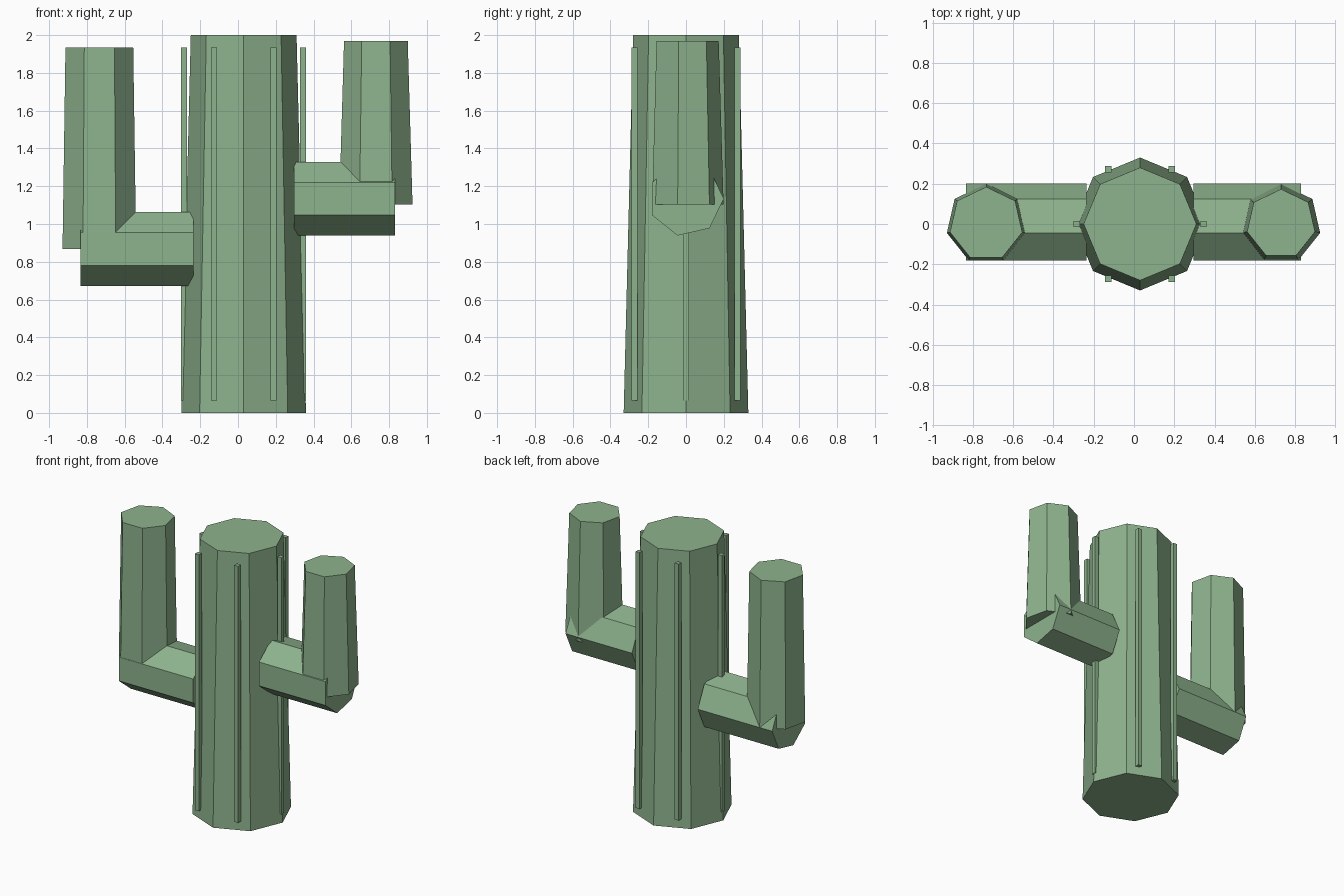
import bpy
import math

if "Cube" in bpy.data.objects:
    bpy.data.objects.remove(bpy.data.objects["Cube"])

green = bpy.data.materials.new("cactus_green")
green.diffuse_color = (0.27, 0.45, 0.27, 1)
green.use_nodes = True
green.node_tree.nodes["Principled BSDF"].inputs["Base Color"].default_value = green.diffuse_color


def finish(name):
    ob = bpy.context.object
    ob.name = name
    ob.data.materials.append(green)
    return ob


def column(name, sides, r_bottom, r_top, x, z0, z1):
    """Upright tapered prism with its first corner towards +y."""
    bpy.ops.mesh.primitive_cone_add(vertices=sides, radius1=r_bottom, radius2=r_top,
                                    depth=z1 - z0, location=(x, 0, (z0 + z1) / 2))
    return finish(name)


def branch(name, x0, x1, z, r=0.2):
    """Horizontal seven-sided prism along x."""
    bpy.ops.mesh.primitive_cylinder_add(vertices=7, radius=r, depth=x1 - x0,
                                        location=((x0 + x1) / 2, 0, z),
                                        rotation=(0, math.pi / 2, 0))
    return finish(name)


# Trunk
CX = 0.03
column("trunk", 8, 0.33, 0.28, CX, 0, 2)

# Arms: a horizontal branch and an upright column each
branch("left_arm_branch", -0.834, -0.235, 0.868)
column("left_arm_upright", 7, 0.2, 0.184, -0.734, 0.868, 1.935)
branch("right_arm_branch", 0.296, 0.83, 1.134)
column("right_arm_upright", 7, 0.199, 0.173, 0.73, 1.102, 1.968)

# Thin upright ribs around the trunk
for i in range(6):
    a = i * math.pi / 3
    bpy.ops.mesh.primitive_cube_add(size=1, location=(CX + 0.315 * math.cos(a),
                                                      0.315 * math.sin(a), 1.0))
    rib = finish(f"rib_{i + 1}")
    rib.scale = (0.032, 0.032, 1.868)
